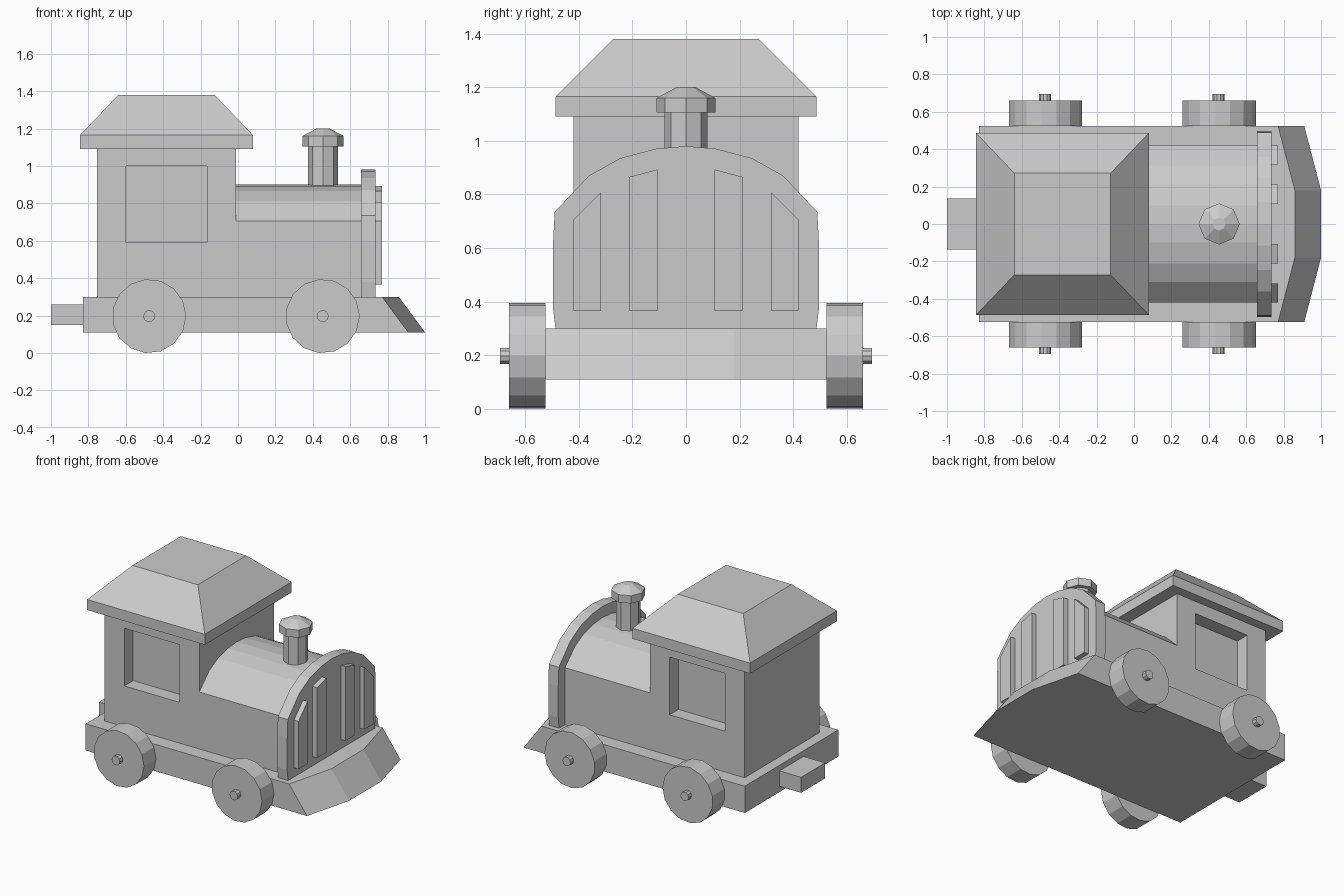
import bpy, bmesh, math
from mathutils import Matrix, Vector

old = bpy.data.objects.get("Cube")
if old:
    bpy.data.objects.remove(old, do_unlink=True)

grey = bpy.data.materials.new("light grey")
grey.use_nodes = True
colour = (0.6, 0.6, 0.6, 1)
grey.diffuse_color = colour
grey.node_tree.nodes["Principled BSDF"].inputs["Base Color"].default_value = colour


def finish(name, bm):
    bmesh.ops.recalc_face_normals(bm, faces=bm.faces)
    mesh = bpy.data.meshes.new(name)
    bm.to_mesh(mesh)
    bm.free()
    mesh.materials.append(grey)
    ob = bpy.data.objects.new(name, mesh)
    bpy.context.collection.objects.link(ob)
    return ob


def loft(name, rings):
    """Solid through a list of rings that all have the same point count."""
    bm = bmesh.new()
    loops = [[bm.verts.new(p) for p in ring] for ring in rings]
    for a, b in zip(loops, loops[1:]):
        for i in range(len(a)):
            j = (i + 1) % len(a)
            bm.faces.new((a[i], a[j], b[j], b[i]))
    bm.faces.new(loops[0])
    bm.faces.new(loops[-1])
    return finish(name, bm)


def rect(x0, x1, y, z):
    return [(x0, -y, z), (x1, -y, z), (x1, y, z), (x0, y, z)]


def box(name, x0, x1, y0, y1, z0, z1):
    return loft(name, [[(x0, y0, z), (x1, y0, z), (x1, y1, z), (x0, y1, z)]
                       for z in (z0, z1)])


def slab(name, outline, x0, x1):
    """Extrude a (y, z) outline along x."""
    return loft(name, [[(x, y, z) for y, z in outline] for x in (x0, x1)])


def mirrored(half):
    """Complete a half outline that runs from the bottom to the centre top."""
    return half + [(-y, z) for y, z in reversed(half) if y > 0]


def lathe(name, profile, sides, matrix):
    """Turn a (radius, height) profile about local z."""
    turn = [2 * math.pi * i / sides for i in range(sides)]
    return loft(name, [[matrix @ Vector((r * math.cos(a), r * math.sin(a), h))
                        for a in turn] for r, h in profile])


# Chassis with a pointed, sloping plough
def deck(nose, z):
    return [(-0.83, -0.525, z), (nose - 0.09, -0.525, z), (nose, -0.18, z),
            (nose, 0.18, z), (nose - 0.09, 0.525, z), (-0.83, 0.525, z)]


loft("chassis", [deck(1.0, 0.11), deck(0.86, 0.3)])
box("hitch", -1.0, -0.83, -0.135, 0.135, 0.15, 0.26)

# Cabin with a recessed window on each side
cabin = box("cabin", -0.755, -0.01, -0.42, 0.42, 0.3, 1.09)
for side, label in ((-1, "right"), (1, "left")):
    ys = sorted((side * 0.32, side * 0.6))
    cutter = box(label + "_window_cutter", -0.6, -0.165, *ys, 0.59, 1.0)
    cutter.hide_render = True
    cutter.hide_set(True)
    cut = cabin.modifiers.new(label + " window", 'BOOLEAN')
    cut.operation = 'DIFFERENCE'
    cut.solver = 'EXACT'
    cut.object = cutter

loft("roof", [rect(-0.845, 0.08, 0.487, 1.09), rect(-0.845, 0.08, 0.487, 1.165),
              rect(-0.64, -0.125, 0.272, 1.38)])

# Arched boiler and the larger front plate
arch = [(0.49, 0.735), (0.362, 0.87), (0.246, 0.935), (0.115, 0.97), (0, 0.98)]
plate = mirrored([(0.487, 0.3), (0.497, 0.38), (0.497, 0.6)] + arch)
boiler = mirrored([(0.42, 0.3)] +
                  [(y * 0.857, 0.705 + (z - 0.735) * 0.8) for y, z in arch])
slab("boiler", boiler, -0.01, 0.7)
slab("front_plate", plate, 0.657, 0.735)

# Grille bars with slanted tops
for side, label in ((-1, "right"), (1, "left")):
    for part, inner, outer, high, low in (("inner", 0.107, 0.212, 0.893, 0.865),
                                          ("outer", 0.318, 0.42, 0.808, 0.705)):
        slab(f"{label}_{part}_grille_bar",
             [(side * inner, 0.365), (side * outer, 0.365),
              (side * outer, low), (side * inner, high)], 0.73, 0.77)

# Chimney
stack = Matrix.Translation((0.455, 0, 0))
lathe("chimney", [(0.08, 0.86), (0.08, 1.11)], 8, stack)
lathe("chimney_cap", [(0.11, 1.105), (0.11, 1.16), (0.035, 1.2)], 8, stack)

# Wheels and axles
for x, label in ((-0.475, "back"), (0.453, "front")):
    across = Matrix.Translation((x, 0, 0.197)) @ Matrix.Rotation(math.pi / 2, 4, 'X')
    lathe(label + "_axle", [(0.032, -0.695), (0.032, 0.695)], 10, across)
    for side, hand in ((1, "right"), (-1, "left")):
        lathe(f"{label}_{hand}_wheel",
              [(0.198, side * 0.525), (0.198, side * 0.66)], 15, across)
